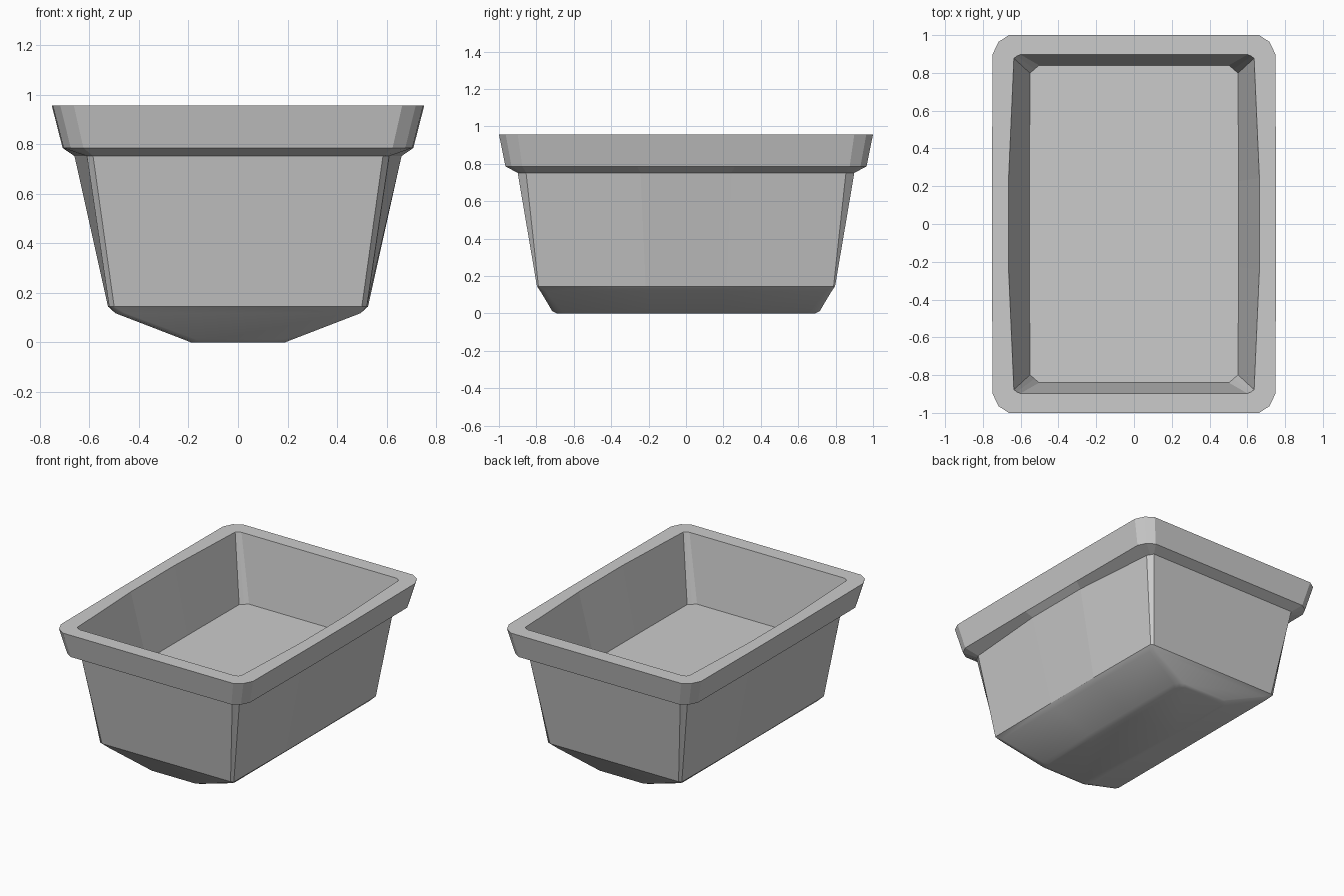
import bpy, bmesh
from mathutils import Vector

if "Cube" in bpy.data.objects:
    bpy.data.objects.remove(bpy.data.objects["Cube"])


def ring(bm, z, hx, hy, bow, cx, cy, f):
    """Rectangle with bevelled corners and bowed long sides.
    f = 0.5 gives a straight bevel, less gives a rounder corner."""
    x = hx - bow
    quad = [(hx, hy * 0.27), (x, hy - cy),
            (x - f * cx, hy - f * cy), (x - cx, hy)]
    right = quad + [(-px, py) for px, py in reversed(quad)]
    pts = right + [(-px, -py) for px, py in right]
    return [bm.verts.new(Vector((px, py, z))) for px, py in pts]


# z, half width, half length, side bow, corner x, corner y, corner shape
SECTIONS = [
    (0.000, 0.19, 0.690, 0.000, 0.05, 0.05, 0.35),   # underside
    (0.012, 0.22, 0.715, 0.000, 0.05, 0.05, 0.35),
    (0.118, 0.495, 0.778, 0.000, 0.04, 0.03, 0.35),
    (0.145, 0.525, 0.797, 0.005, 0.02, 0.008, 0.5),  # wall foot
    (0.752, 0.660, 0.900, 0.050, 0.025, 0.045, 0.5),  # wall top
    (0.785, 0.708, 0.965, 0.004, 0.08, 0.09, 0.36),  # rim lower edge
    (0.957, 0.752, 1.000, 0.004, 0.085, 0.10, 0.36),  # rim top
    (0.957, 0.664, 0.897, 0.028, 0.035, 0.02, 0.42),  # opening
    (0.500, 0.554, 0.840, 0.004, 0.048, 0.042, 0.48),  # inner floor
]

# Tub: one closed loft from underside, over the rim, to the inner floor
bm = bmesh.new()
rings = [ring(bm, *s) for s in SECTIONS]
n = len(rings[0])
for k, (a, b) in enumerate(zip(rings, rings[1:])):
    for i in range(n):
        j = (i + 1) % n
        face = bm.faces.new((a[i], a[j], b[j], b[i]))
        face.smooth = k < 3          # only the rounded base is smooth
bm.faces.new(rings[0][::-1]).smooth = True
bm.faces.new(rings[-1])
bmesh.ops.recalc_face_normals(bm, faces=bm.faces)

mesh = bpy.data.meshes.new("tub")
bm.to_mesh(mesh)
bm.free()
tub = bpy.data.objects.new("tub", mesh)
bpy.context.collection.objects.link(tub)
